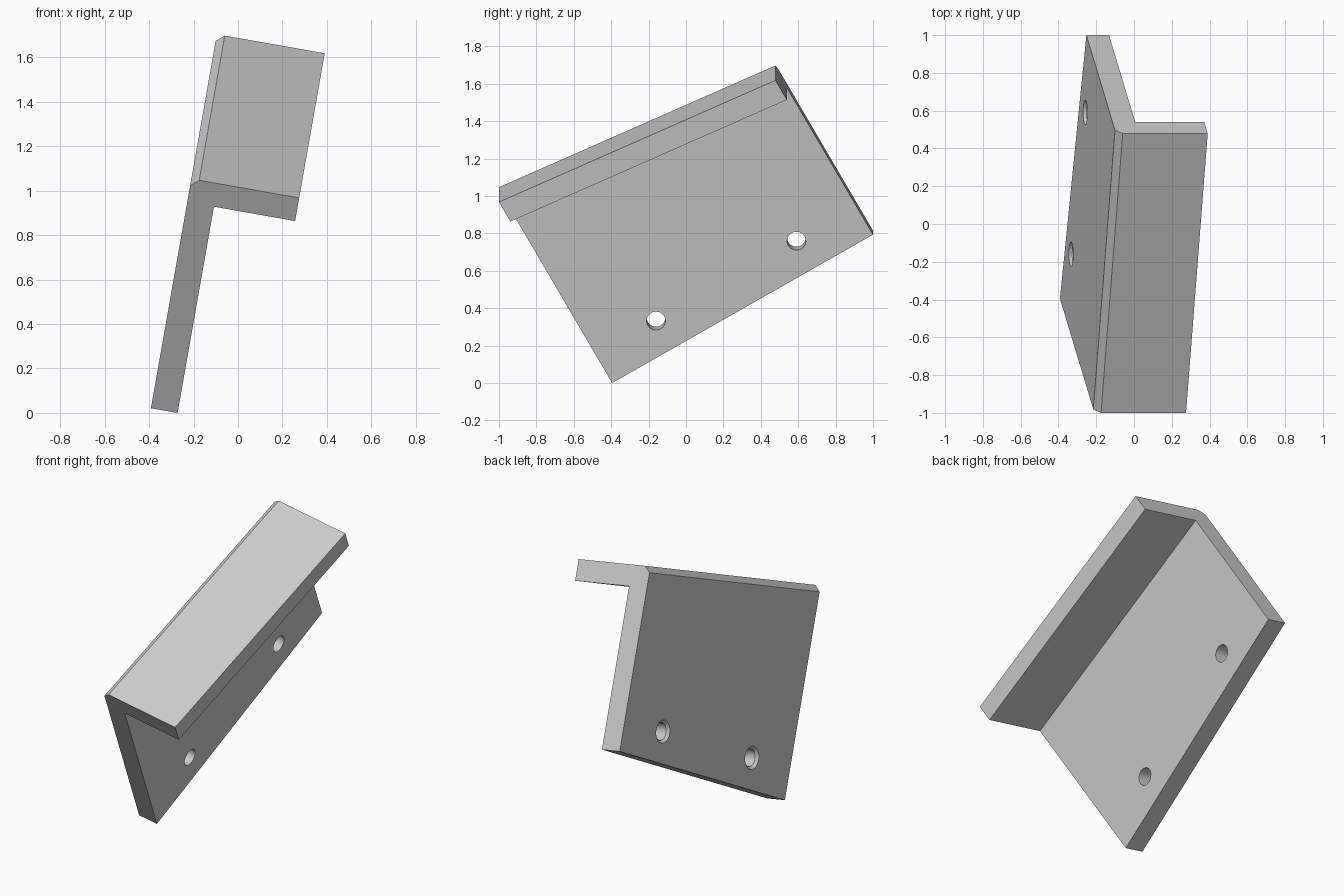
import bpy, bmesh, math
from mathutils import Matrix, Vector

if "Cube" in bpy.data.objects:
    bpy.data.objects.remove(bpy.data.objects["Cube"], do_unlink=True)

LENGTH, THICK, FLANGE, CHAMFER = 1.611, 0.122, 0.493, 0.036
FRONT_H, BACK_H = 1.21, 1.043       # the flange slopes along the plate
HOLE_R, SINK = 0.05, 0.015

grey = bpy.data.materials.new("light grey")
grey.use_nodes = True
color = (0.6, 0.6, 0.6, 1)
grey.diffuse_color = color
grey.node_tree.nodes["Principled BSDF"].inputs["Base Color"].default_value = color


def loft(name, rings):
    """Join rings of points with side faces and cap both ends."""
    bm = bmesh.new()
    loops = [[bm.verts.new(p) for p in ring] for ring in rings]
    for a, b in zip(loops, loops[1:]):
        for i in range(len(a)):
            j = (i + 1) % len(a)
            bm.faces.new((a[i], a[j], b[j], b[i]))
    bm.faces.new(loops[0][::-1])
    bm.faces.new(loops[-1])
    bmesh.ops.recalc_face_normals(bm, faces=bm.faces)
    mesh = bpy.data.meshes.new(name)
    bm.to_mesh(mesh)
    bm.free()
    mesh.materials.append(grey)
    obj = bpy.data.objects.new(name, mesh)
    bpy.context.collection.objects.link(obj)
    return obj


def angle_profile(y, h):
    """L section with a chamfered outer corner."""
    return [(0, y, 0), (THICK, y, 0), (THICK, y, h - THICK),
            (FLANGE, y, h - THICK), (FLANGE, y, h),
            (CHAMFER, y, h), (0, y, h - CHAMFER)]


def circle(x, r, y, z, sides=32):
    turn = math.tau / sides
    return [(x, y + r * math.cos(i * turn), z + r * math.sin(i * turn))
            for i in range(sides)]


# L bracket with a tapering plate
bracket = loft("angle_bracket", [angle_profile(0, FRONT_H), angle_profile(LENGTH, BACK_H)])
bpy.context.view_layer.objects.active = bracket
bracket.select_set(True)

# Two holes, chamfered on the outer face
for y in (0.372, LENGTH - 0.372):
    cutter = loft("hole_cutter", [circle(x, r, y, 0.175) for x, r in
                  ((-SINK, HOLE_R + 2 * SINK), (SINK, HOLE_R), (THICK + 0.03, HOLE_R))])
    cutter.hide_render = True
    cut = bracket.modifiers.new("hole", "BOOLEAN")
    cut.operation, cut.solver, cut.object = "DIFFERENCE", "EXACT", cutter
    bpy.ops.object.modifier_apply(modifier=cut.name)
    bpy.data.objects.remove(cutter, do_unlink=True)

# Tilt the bracket and stand it on its lowest edge
tilt = Matrix.Rotation(math.radians(10), 4, "Y") @ Matrix.Rotation(math.radians(30), 4, "X")
bracket.data.transform(Matrix.Translation(Vector((-0.392, -0.395, 0.021))) @ tilt)
bpy.ops.object.shade_smooth_by_angle(angle=math.radians(30))
